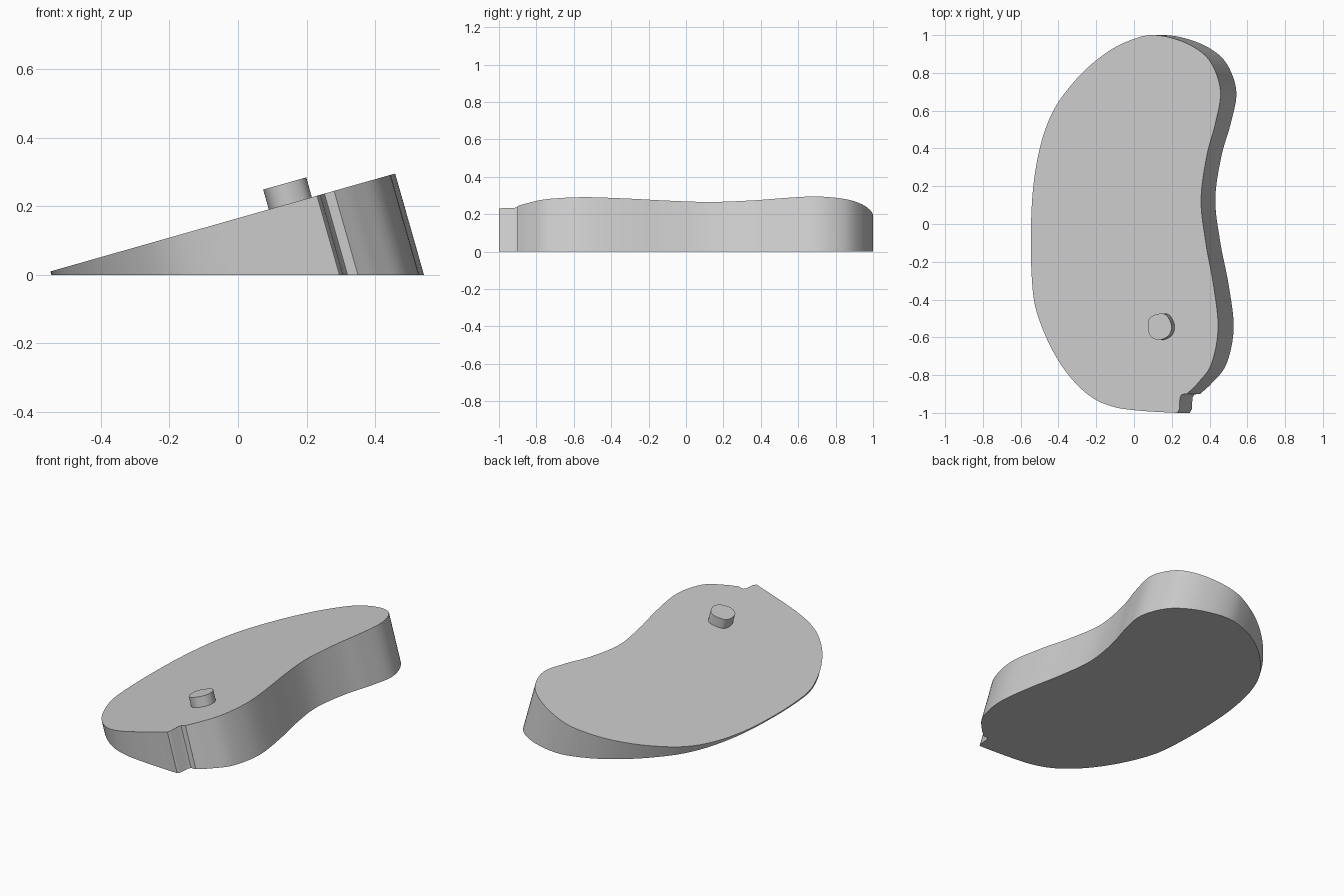
import bpy
import bmesh
import math
from mathutils import Vector

default_cube = bpy.data.objects.get("Cube")
if default_cube:
    bpy.data.objects.remove(default_cube, do_unlink=True)

SLOPE, RISE = 0.284, 0.165          # sloping top plane: z = RISE + SLOPE * x
NORMAL = Vector((-SLOPE, 0, 1)).normalized()

grey = bpy.data.materials.new("light grey")
grey.use_nodes = True
grey.diffuse_color = (0.6, 0.6, 0.6, 1)
grey.node_tree.nodes["Principled BSDF"].inputs["Base Color"].default_value = grey.diffuse_color


def smooth_path(points, closed, steps=6):
    """Catmull-Rom curve through 2D points."""
    pts = [Vector(p) for p in points]
    if closed:
        pts = [pts[-1]] + pts + pts[:2]
    else:
        pts = [2 * pts[0] - pts[1]] + pts + [2 * pts[-1] - pts[-2]]
    path = []
    for a, b, c, d in zip(pts, pts[1:], pts[2:], pts[3:]):
        for i in range(steps):
            t = i / steps
            path.append(b + 0.5 * t * ((c - a) + t * ((2 * a - 5 * b + 4 * c - d)
                        + t * (3 * (b - c) + d - a))))
    if not closed:
        path.append(pts[-2])
    return path


def on_slope(p):
    return Vector((p.x, p.y, RISE + SLOPE * p.x))


def to_floor(p):
    """Follow the slope's normal down to the ground."""
    return p - NORMAL * (p.z / NORMAL.z)


def make_prism(name, top, bottom):
    bm = bmesh.new()
    upper = [bm.verts.new(p) for p in top]
    lower = [bm.verts.new(p) for p in bottom]
    bm.faces.new(upper)
    bm.faces.new(lower[::-1])
    for i in range(len(upper)):
        j = (i + 1) % len(upper)
        bm.faces.new((upper[i], lower[i], lower[j], upper[j]))
    bmesh.ops.recalc_face_normals(bm, faces=bm.faces)
    mesh = bpy.data.meshes.new(name)
    bm.to_mesh(mesh)
    bm.free()
    mesh.materials.append(grey)
    obj = bpy.data.objects.new(name, mesh)
    bpy.context.collection.objects.link(obj)
    bpy.ops.object.select_all(action='DESELECT')
    obj.select_set(True)
    bpy.context.view_layer.objects.active = obj
    bpy.ops.object.shade_smooth_by_angle(angle=math.radians(30))
    return obj


# Kidney-shaped wedge, counter-clockwise from the notch
outline = [(.28, -.9), (.34, -.84), (.41, -.74), (.445, -.55), (.42, -.32),
           (.38, -.1), (.355, .13), (.385, .36), (.43, .53), (.458, .7),
           (.41, .85), (.32, .935), (.2, .985), (.09, 1), (0, .98),
           (-.11, .93), (-.22, .85), (-.32, .75), (-.41, .63), (-.47, .5),
           (-.51, .35), (-.535, .18), (-.545, 0), (-.545, -.2), (-.53, -.4),
           (-.49, -.54), (-.42, -.69), (-.33, -.82), (-.22, -.92), (-.1, -.97),
           (.05, -.99), (.23, -1)]
notch = [(.24, -.98), (.243, -.92), (.252, -.902)]
edge = smooth_path(outline, closed=False) + [Vector(p) for p in notch]
wedge_top = [on_slope(p) for p in edge]
make_prism("wedge_body", wedge_top, [to_floor(p) for p in wedge_top])

# Rounded peg standing square to the slope
peg_outline = [(.215, -.54), (.19, -.485), (.15, -.475), (.1, -.497),
               (.09, -.545), (.105, -.595), (.15, -.614), (.2, -.59)]
peg_base = [on_slope(p) for p in smooth_path(peg_outline, closed=True)]
make_prism("peg", [p + NORMAL * 0.06 for p in peg_base],
           [p - NORMAL * 0.01 for p in peg_base])
